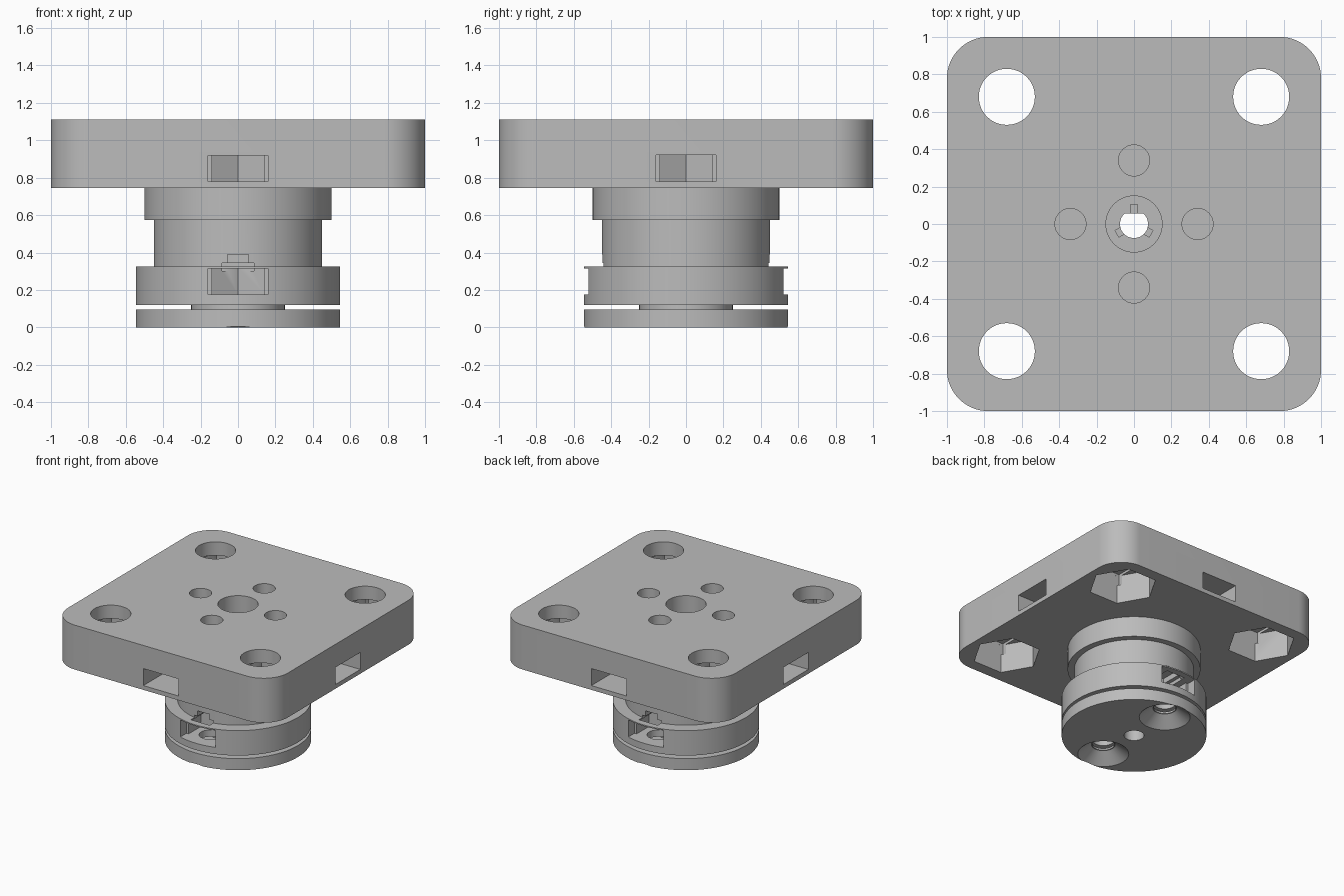
import bpy, bmesh, math

if "Cube" in bpy.data.objects:
    bpy.data.objects.remove(bpy.data.objects["Cube"], do_unlink=True)

gray = bpy.data.materials.new("plain_gray")
gray.use_nodes = True
color = (0.5, 0.5, 0.5, 1)
gray.diffuse_color = color
gray.node_tree.nodes["Principled BSDF"].inputs["Base Color"].default_value = color


def ngon(r, n=64, cx=0, cy=0):
    return [(cx + r * math.cos(math.tau * i / n), cy + r * math.sin(math.tau * i / n))
            for i in range(n)]


def rect(x0, x1, y0, y1):
    return [(x0, y0), (x1, y0), (x1, y1), (x0, y1)]


def turned(pts, angle):
    c, s = math.cos(angle), math.sin(angle)
    return [(x * c - y * s, x * s + y * c) for x, y in pts]


def loft(name, layers):
    """Solid through stacked outlines, each given as (points, z)."""
    bm = bmesh.new()
    rings = [[bm.verts.new((x, y, z)) for x, y in pts] for pts, z in layers]
    bm.faces.new(rings[0])
    bm.faces.new(rings[-1])
    n = len(rings[0])
    for a, b in zip(rings, rings[1:]):
        for i in range(n):
            j = (i + 1) % n
            bm.faces.new((a[i], a[j], b[j], b[i]))
    bmesh.ops.recalc_face_normals(bm, faces=bm.faces[:])
    mesh = bpy.data.meshes.new(name)
    bm.to_mesh(mesh)
    bm.free()
    obj = bpy.data.objects.new(name, mesh)
    bpy.context.collection.objects.link(obj)
    mesh.materials.append(gray)
    return obj


def prism(pts, z0, z1):
    cutter = loft("cutter", [(pts, z0), (pts, z1)])
    cutter.hide_render = True
    return cutter


def carve(obj, cutters):
    """Subtract all cutters, then discard them."""
    for c in cutters:
        m = obj.modifiers.new("cut", 'BOOLEAN')
        m.operation, m.solver, m.object = 'DIFFERENCE', 'EXACT', c
    dg = bpy.context.evaluated_depsgraph_get()
    mesh = bpy.data.meshes.new_from_object(obj.evaluated_get(dg))
    obj.modifiers.clear()
    obj.data = mesh
    for c in cutters:
        bpy.data.objects.remove(c, do_unlink=True)
    bpy.ops.object.select_all(action='DESELECT')
    obj.select_set(True)
    bpy.context.view_layer.objects.active = obj
    bpy.ops.object.shade_smooth_by_angle(angle=math.radians(30))


def nut_slot(center, outer):
    """Outline of a nut channel: pointed hexagon end, open outward along -y."""
    w, r = 0.14, 0.16
    return [(0, r - center), (-w, r / 2 - center), (-w, -r / 2 - center),
            (-r, -r / 2 - center), (-r, -outer), (r, -outer),
            (r, -r / 2 - center), (w, -r / 2 - center), (w, r / 2 - center)]


# Square mounting plate with rounded corners
BOTTOM, TOP = 0.745, 1.11
corner = 0.22
outline = []
for k in range(4):
    arc = [(1 - corner + corner * math.cos(a), 1 - corner + corner * math.sin(a))
           for a in (math.pi / 2 * i / 16 for i in range(17))]
    outline += turned(arc, k * math.pi / 2)
plate = loft("mounting_plate", [(outline, BOTTOM), (outline, TOP)])

cuts = [prism(ngon(0.15), 0.7, 1.2)]
# Corner bolt holes with hexagonal pockets underneath
for x in (-0.68, 0.68):
    for y in (-0.68, 0.68):
        cuts.append(prism(ngon(0.15, 48, x, y), 0.9, 1.2))
        cuts.append(prism(ngon(0.26, 6, x, y), 0.7, 0.98))
        cuts.append(prism(rect(x - 0.15, x + 0.15, y - 0.225, y + 0.225), 0.9, 1.0))
# Side nut channels with screw holes from the top
for k in range(4):
    a = k * math.pi / 2
    cuts.append(prism(turned(nut_slot(0.34, 1.1), a), 0.78, 0.92))
    cuts.append(prism(turned(ngon(0.083, 40, 0, -0.34), a), 0.85, 1.2))
carve(plate, cuts)

# Stepped round hub: base disc, neck, ring, body and flange
steps = [(0.545, 0, 0.095), (0.25, 0.095, 0.12), (0.545, 0.12, 0.325),
         (0.45, 0.325, 0.575), (0.5, 0.575, BOTTOM)]
layers = []
for r, z0, z1 in steps:
    layers += [(ngon(r, 96), z0), (ngon(r, 96), z1)]
hub = loft("stepped_hub", layers)

# Central bore: wide above, flat-sided shaft hole below
LEDGE = 0.5
d_hole = [(x, min(y, 0.057)) for x, y in ngon(0.075, 48)]
cuts = [prism(ngon(0.15), LEDGE, 0.8), prism(ngon(0.075, 48), -0.1, 0.11),
        prism(d_hole, 0.1, 0.6)]
for k in range(3):
    cuts.append(prism(turned(rect(0.057, 0.105, -0.02, 0.02),
                             math.pi / 2 + k * math.tau / 3), 0.44, 0.55))
# Front and back: countersunk screw hole, nut channel and stepped relief
OFF = 0.36
for a in (0, math.pi):
    def put(pts):
        return turned(pts, a)
    cuts.append(loft("cutter", [(put(ngon(0.205, 48, 0, -OFF)), -0.01),
                                (put(ngon(0.09, 48, 0, -OFF)), 0.08)]))
    cuts.append(prism(put(ngon(0.083, 48, 0, -OFF)), -0.05, 0.33))
    cuts.append(prism(put(nut_slot(OFF, 0.7)), 0.175, 0.315))
    cuts.append(prism(put(rect(-0.085, 0.085, -OFF - 0.13, -OFF + 0.13)), 0.3, 0.345))
    cuts.append(prism(put(rect(-0.055, 0.055, -OFF - 0.13, -OFF + 0.08)), 0.3, 0.39))
carve(hub, cuts)
